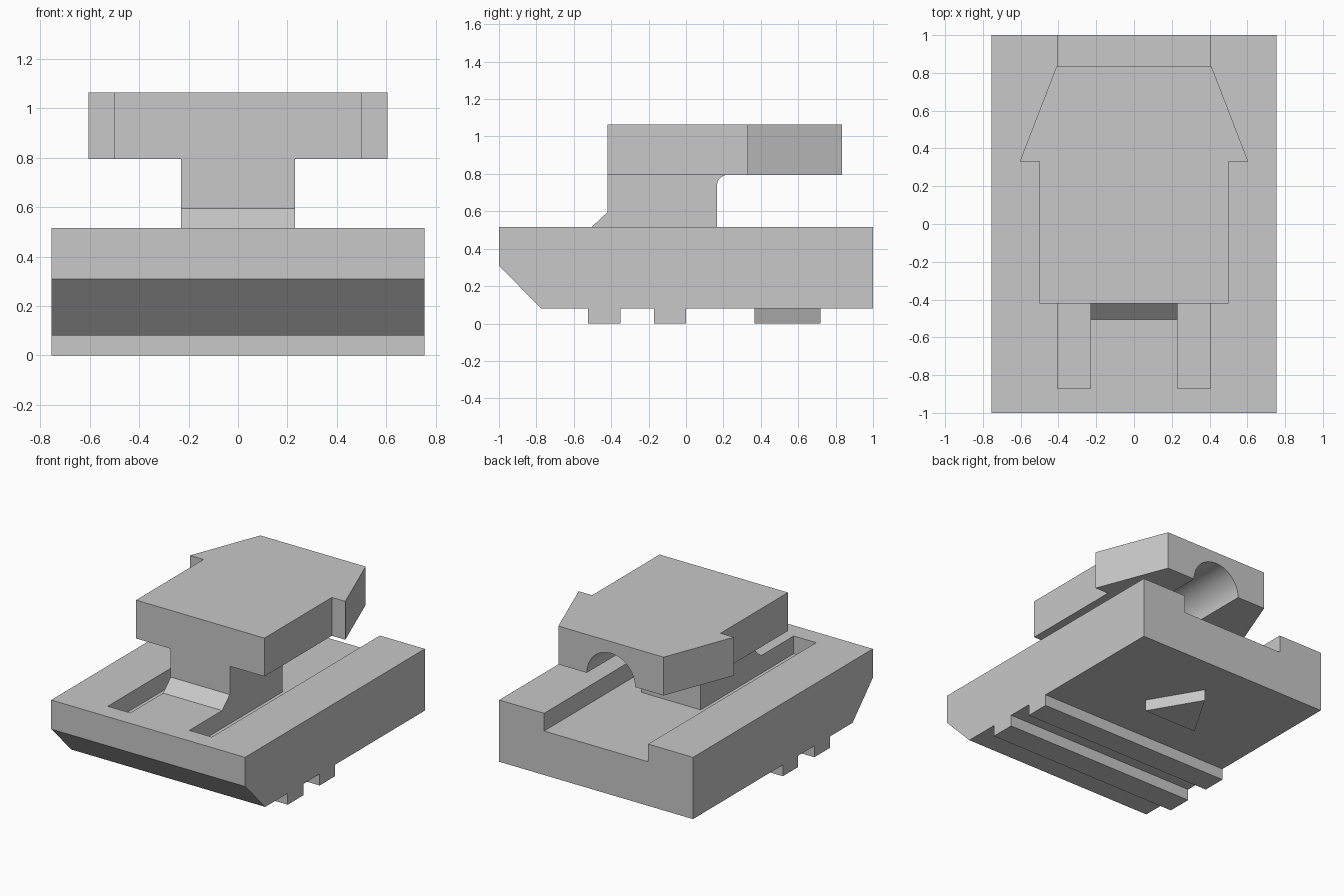
import bpy, bmesh, math
from mathutils import Vector

cube = bpy.data.objects.get("Cube")
if cube:
    bpy.data.objects.remove(cube, do_unlink=True)

grey = bpy.data.materials.new("light_grey")
grey.use_nodes = True
colour = (0.58, 0.58, 0.58, 1)
grey.diffuse_color = colour
grey.node_tree.nodes["Principled BSDF"].inputs["Base Color"].default_value = colour


def prism(name, outline, low, high, axis="z"):
    """Extrude an (x, y) outline along z, an (y, z) outline along x or an (x, z) outline along y."""
    place = {"x": lambda a, b, d: (d, a, b),
             "y": lambda a, b, d: (a, d, b),
             "z": lambda a, b, d: (a, b, d)}[axis]
    bm = bmesh.new()
    face = bm.faces.new([bm.verts.new(place(a, b, low)) for a, b in outline])
    top = bmesh.ops.extrude_face_region(bm, geom=[face])["geom"]
    moved = [v for v in top if isinstance(v, bmesh.types.BMVert)]
    bmesh.ops.translate(bm, verts=moved, vec=Vector(place(0, 0, high - low)))
    bmesh.ops.recalc_face_normals(bm, faces=bm.faces)
    mesh = bpy.data.meshes.new(name)
    bm.to_mesh(mesh)
    bm.free()
    mesh.materials.append(grey)
    obj = bpy.data.objects.new(name, mesh)
    bpy.context.collection.objects.link(obj)
    return obj


def mirrored(half):
    """Complete a right-hand outline with its mirror image across x = 0."""
    return half + [(-x, y) for x, y in reversed(half)]


def arc(cx, cy, r, start, end, steps):
    angles = [math.radians(start + (end - start) * i / steps) for i in range(steps + 1)]
    return [(cx + r * math.cos(t), cy + r * math.sin(t)) for t in angles]


def cut(obj, cutter):
    mod = obj.modifiers.new("cut", "BOOLEAN")
    mod.operation = "DIFFERENCE"
    mod.solver = "EXACT"
    mod.object = cutter
    bpy.context.view_layer.objects.active = obj
    bpy.ops.object.modifier_apply(modifier=mod.name)


half_width, floor, deck, head_low, head_top = 0.755, 0.39, 0.515, 0.795, 1.065
front, back = -0.42, 0.165   # pillar faces
neck = 0.23                  # pillar half width

# Base block with sloped nose and two cross ribs underneath
base = prism("base", [(-1, deck), (-1, 0.31), (-0.775, 0.08),
                      (-0.525, 0.08), (-0.525, 0), (-0.35, 0), (-0.35, 0.08),
                      (-0.17, 0.08), (-0.17, 0), (0, 0), (0, 0.08),
                      (1, 0.08), (1, deck)], -half_width, half_width, "x")

# Channel open at the back, ending in two slots beside a centre tongue
channel = prism("channel_cutter", mirrored([(neck, back), (neck, -0.87),
                                            (0.405, -0.87), (0.405, 1.1)]), floor, 0.7)
cut(base, channel)

# Triangular foot under the back
foot = prism("triangle_foot", [(-0.21, 0.365), (0.21, 0.365), (0, 0.72)], 0, 0.08)

# Pillar with a front ramp and a rounded corner under the head
pillar = prism("pillar", [(front - 0.085, deck), (back, deck)]
               + arc(back + 0.06, head_low - 0.06, 0.06, 180, 90, 8)
               + [(front, head_low), (front, deck + 0.08)], -neck, neck, "x")

# Head shaped as a broad arrow pointing to the back
head = prism("arrow_head", mirrored([(0.5, front), (0.5, 0.33), (0.605, 0.33), (0.41, 0.835)]),
             head_low, head_top)

# Round tunnel from the back of the head to the pillar
tunnel = prism("tunnel_cutter", arc(0, head_low, 0.188, 0, 360, 48)[:-1], back, 1.1, "y")
cut(head, tunnel)
cut(pillar, tunnel)

for cutter in (channel, tunnel):
    bpy.data.objects.remove(cutter, do_unlink=True)

# Smooth the curved surfaces, keep corners sharp
bpy.ops.object.select_all(action="DESELECT")
for obj in (base, foot, pillar, head):
    obj.select_set(True)
bpy.context.view_layer.objects.active = head
bpy.ops.object.shade_smooth_by_angle(angle=math.radians(25))
